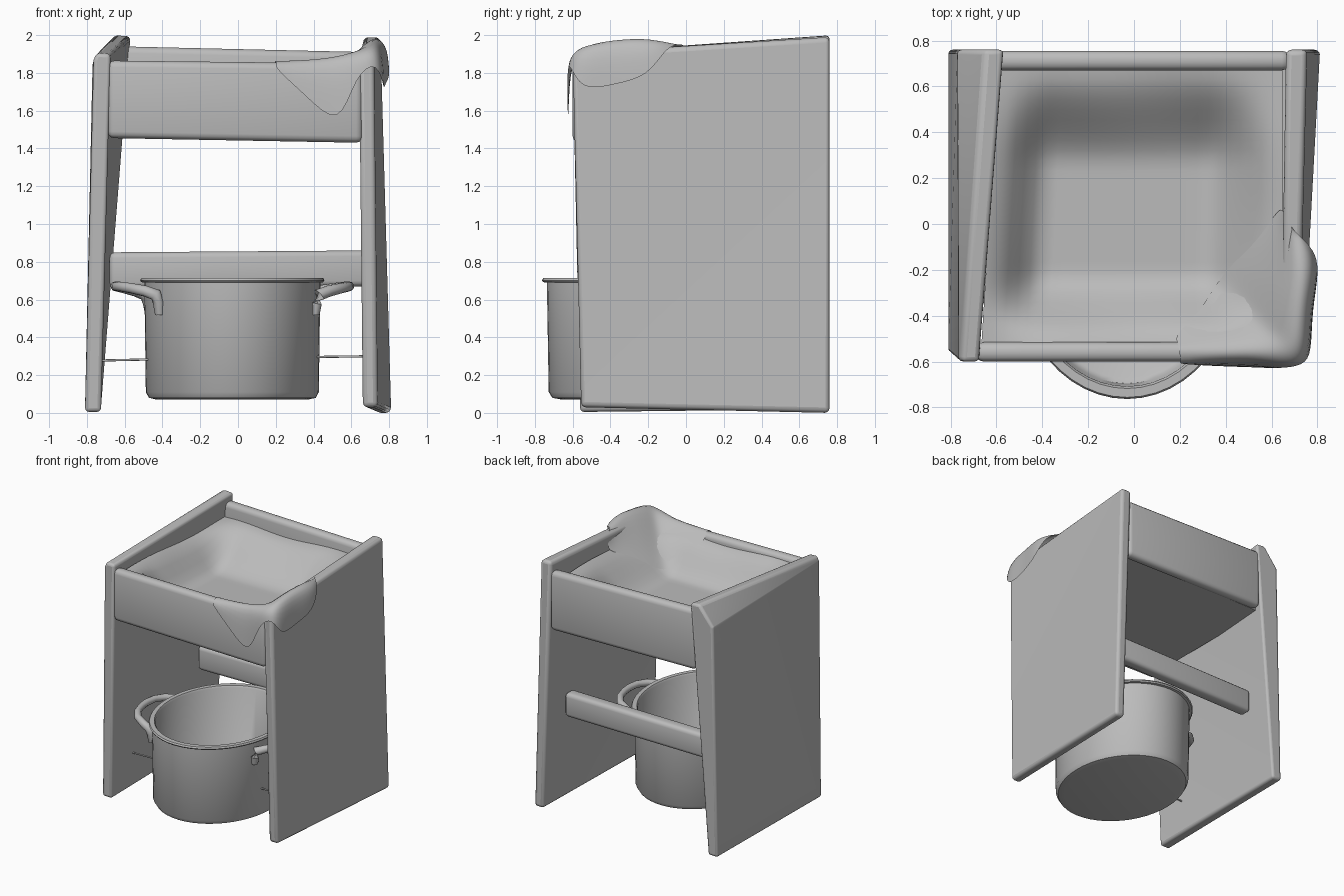
import bpy, bmesh, math
from mathutils import Vector

if "Cube" in bpy.data.objects:
    bpy.data.objects.remove(bpy.data.objects["Cube"])

grey = bpy.data.materials.new("plain_grey")
grey.diffuse_color = (0.5, 0.5, 0.5, 1)
grey.use_nodes = True
grey.node_tree.nodes["Principled BSDF"].inputs["Base Color"].default_value = grey.diffuse_color


def make(name, verts, faces, bevel=0, segs=3, subsurf=0, angle=40):
    me = bpy.data.meshes.new(name)
    me.from_pydata([tuple(v) for v in verts], [], faces)
    bm = bmesh.new()
    bm.from_mesh(me)
    bmesh.ops.recalc_face_normals(bm, faces=bm.faces)
    if bevel:
        bmesh.ops.bevel(bm, geom=bm.edges[:], offset=bevel, segments=segs,
                        profile=0.5, affect='EDGES')
    bm.to_mesh(me)
    bm.free()
    ob = bpy.data.objects.new(name, me)
    bpy.context.collection.objects.link(ob)
    me.materials.append(grey)
    if subsurf:
        m = ob.modifiers.new("smooth", 'SUBSURF')
        m.levels = m.render_levels = subsurf
    bpy.ops.object.select_all(action='DESELECT')
    ob.select_set(True)
    bpy.context.view_layer.objects.active = ob
    bpy.ops.object.shade_smooth_by_angle(angle=math.radians(angle))
    return ob


def loft(name, front, back, bevel):
    """Panel skinned between matching end profiles at its front and back."""
    n = len(front)
    f = [tuple(range(n)), tuple(range(2 * n - 1, n - 1, -1))]
    for i in range(n):
        j = (i + 1) % n
        f += [(i, j, j + n), (i, j + n, i + n)]
    ob = make(name, front + back, f)
    m = ob.modifiers.new("round", 'BEVEL')
    m.width, m.segments, m.limit_method = bevel, 3, 'ANGLE'
    return ob


def rail(name, xl, xr, y0, y1, zl, zr, bevel):
    """Cross bar, with (bottom, top) heights at its left and right ends."""
    v = [(x, y, z) for x, zz in ((xl, zl), (xr, zr))
         for y, z in ((y0, zz[0]), (y1, zz[0]), (y1, zz[1]), (y0, zz[1]))]
    f = [(0, 1, 2, 3), (4, 7, 6, 5)]
    f += [(i, (i + 1) % 4, (i + 1) % 4 + 4, i + 4) for i in range(4)]
    return make(name, v, f, bevel)


def grid_faces(rows, cols, wrap=False):
    return [(r * cols + c, r * cols + (c + 1) % cols,
             (r + 1) * cols + (c + 1) % cols, (r + 1) * cols + c)
            for r in range(rows - 1) for c in range(cols if wrap else cols - 1)]


# leaning side panels; the left one is thicker and chamfered towards its top back
loft("left_panel",
     [(-.81, -.56, .005), (-.765, -.6, 1.87), (-.75, -.6, 1.905),
      (-.675, -.6, 1.9), (-.725, -.56, .005)],
     [(-.81, .76, .02), (-.77, .76, 1.85), (-.65, .76, 2.0),
      (-.568, .76, 1.995), (-.725, .76, .02)], .02)
loft("right_panel",
     [(.74, -.555, .03), (.72, -.6, 1.905), (.64, -.6, 1.905), (.66, -.555, .03)],
     [(.812, .76, 0), (.755, .76, 1.99), (.662, .76, 1.99), (.73, .76, 0)], .025)

# rails and tray floor
rail("front_rail", -.69, .66, -.6, -.515, (1.455, 1.865), (1.43, 1.85), .035)
rail("back_rail", -.61, .68, .67, .755, (1.46, 1.94), (1.44, 1.91), .035)
rail("lower_back_rail", -.68, .69, .455, .555, (.66, .85), (.67, .86), .03)
rail("tray_floor", -.65, .66, -.53, .69, (1.46, 1.49), (1.46, 1.49), 0)


# sagging cloth lining
def wall(d, width):
    t = max(0, min(d / width, 1))
    return 1 - t * t * (3 - 2 * t)


def bowl(u, v):
    y = -.52 + 1.195 * v
    xl = -.665 + .075 * v
    x = xl + (.65 - xl) * u
    flat = ((1 - wall(u, .2)) * (1 - wall(1 - u, .28))
            * (1 - wall(v, .25)) * (1 - wall(1 - v, .36)))
    rim = 1.82 + .012 * math.sin(9 * u + 7 * v)
    return Vector((x, y, 1.58 + (rim - 1.58) * (1 - flat)))


N = 28
make("cloth_lining", [bowl(i / (N - 1), j / (N - 1)) for j in range(N) for i in range(N)],
     grid_faces(N, N), angle=180)

# cloth pulled out over the corner: (u, v) start inside the bowl, crest, outer edge, hem
stations = [
    ((.64, .03), (.2, -.55, 1.87), (.2, -.605, 1.85), (.2, -.61, 1.82)),
    ((.70, .09), (.36, -.55, 1.88), (.35, -.61, 1.85), (.36, -.62, 1.68)),
    ((.74, .15), (.5, -.54, 1.9), (.5, -.615, 1.86), (.54, -.625, 1.5)),
    ((.76, .19), (.6, -.54, 1.93), (.62, -.62, 1.88), (.62, -.63, 1.79)),
    ((.78, .22), (.67, -.53, 1.96), (.73, -.61, 1.91), (.74, -.62, 1.87)),
    ((.80, .25), (.69, -.46, 1.99), (.77, -.53, 1.93), (.775, -.56, 1.70)),
    ((.83, .29), (.71, -.34, 2.01), (.77, -.38, 1.94), (.775, -.38, 1.74)),
    ((.88, .34), (.72, -.24, 2.01), (.8, -.23, 1.95), (.81, -.2, 1.78)),
    ((.93, .40), (.7, -.14, 1.98), (.77, -.13, 1.97), (.785, -.11, 1.93)),
    ((.99, .50), (.665, .03, 1.92), (.69, -.02, 1.95), (.71, -.04, 1.955)),
]
verts = []
for uv, crest, outer, hem in stations:
    a = bowl(*uv) + Vector((0, 0, .005))
    mid = a.lerp(Vector(crest), .55)
    verts += [a, mid, crest, outer, hem]
make("draped_cloth_corner", verts, grid_faces(len(stations), 5), subsurf=2, angle=180)

# cooking pot, an oval deeper than it is wide, turned from a profile
PC = Vector((-.03, -.175, 0))
OVAL = 1.205


def place(x, y, z):
    return PC + Vector((x, y * OVAL, z))


profile = [(0, .07), (.40, .07), (.442, .08), (.458, .11), (.466, .69),
           (.482, .692), (.488, .702), (.482, .713), (.45, .713), (.442, .70),
           (.432, .13), (.41, .105), (0, .1)]
S = 48
verts = [place(max(r, .001) * math.cos(a * math.tau / S),
               max(r, .001) * math.sin(a * math.tau / S), z)
         for r, z in profile for a in range(S)]
make("pot", verts, grid_faces(len(profile), S, True), angle=45)


def tube(name, pts, radii):
    """Round tube along a path."""
    pts = [Vector(p) for p in pts]
    n, k, verts = len(pts), 10, []
    for i, p in enumerate(pts):
        t = (pts[min(i + 1, n - 1)] - pts[max(i - 1, 0)]).normalized()
        side = t.cross(Vector((.3, .1, 1))).normalized()
        up = side.cross(t)
        for a in range(k):
            q = a * math.tau / k
            verts.append(p + radii[i] * (math.cos(q) * side + math.sin(q) * up))
    faces = grid_faces(n, k, True)
    faces += [tuple(range(k)), tuple(range((n - 1) * k, n * k))]
    return make(name, verts, faces, angle=60)


# looped pot handles with feet on the wall
half = [(.415, .215, .52), (.42, .22, .58), (.435, .22, .625),
        (.49, .205, .645), (.56, .165, .66), (.605, .1, .668), (.62, .03, .67)]
path = half + [(x, -y, z) for x, y, z in reversed(half)]
radii = [.024, .03, .034, .03, .027, .026, .026]
radii += radii[::-1]
for name, turn in (("right_pot_handle", 7), ("left_pot_handle", 187)):
    c, s = math.cos(math.radians(turn)), math.sin(math.radians(turn))
    tube(name, [place(x * c - y * s, x * s + y * c, z) for x, y, z in path], radii)

# thin support wires between the panels and the pot
tube("left_wire", [(-.75, -.3, .277), (-.47, -.3, .283)], [.006] * 2)
tube("right_wire", [(.41, -.3, .296), (.69, -.3, .3)], [.006] * 2)
